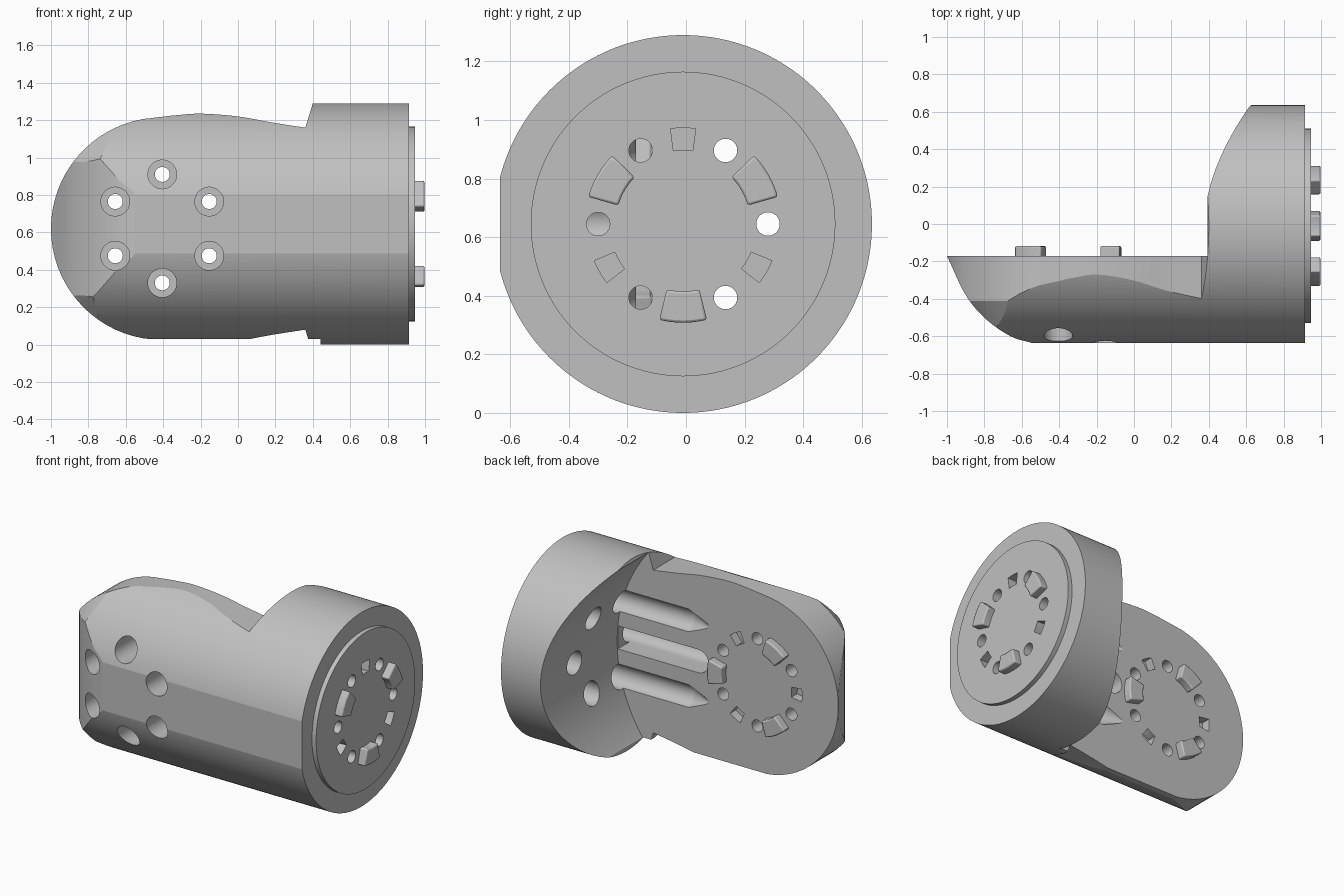
import bpy, bmesh, math
from mathutils import Vector

if "Cube" in bpy.data.objects:
    bpy.data.objects.remove(bpy.data.objects["Cube"])

grey = bpy.data.materials.new("light_grey")
grey.use_nodes = True
COLOUR = (0.53, 0.53, 0.53, 1)
grey.diffuse_color = COLOUR
grey.node_tree.nodes["Principled BSDF"].inputs["Base Color"].default_value = COLOUR

# Axis along which a 2D profile is extruded: maps (a, b, height) to x, y, z
AXES = {
    "x": lambda a, b, h: Vector((h, a, b)),
    "y": lambda a, b, h: Vector((a, h, b)),
    "z": lambda a, b, h: Vector((a, b, h)),
}
BASE_C = (-0.01, 0.645)     # base axis in y, z
ARM_C = (-0.405, 0.62)      # arm pivot in x, z
INNER_Y = -0.17             # inner face of the arm
BOLT_R, HOLE_R, BORE_R = 0.29, 0.04, 0.077


def prism(name, axis, points, lo, hi, end_scale=1, center=(0, 0)):
    """Extrude a profile from lo to hi, optionally tapering the hi end."""
    bm = bmesh.new()
    rings = []
    for h, s in ((lo, 1), (hi, end_scale)):
        rings.append([bm.verts.new(AXES[axis](center[0] + (a - center[0]) * s,
                                              center[1] + (b - center[1]) * s, h))
                      for a, b in points])
    for ring in rings:
        bm.faces.new(ring)
    n = len(points)
    for i in range(n):
        j = (i + 1) % n
        bm.faces.new((rings[0][i], rings[0][j], rings[1][j], rings[1][i]))
    bmesh.ops.recalc_face_normals(bm, faces=bm.faces)
    mesh = bpy.data.meshes.new(name)
    bm.to_mesh(mesh)
    bm.free()
    ob = bpy.data.objects.new(name, mesh)
    bpy.context.collection.objects.link(ob)
    mesh.materials.append(grey)
    return ob


def polar(c, r, deg):
    return (c[0] + r * math.cos(math.radians(deg)), c[1] + r * math.sin(math.radians(deg)))


def circle(c, r, n=36):
    return [polar(c, r, 360 * i / n) for i in range(n)]


def wedge(c, deg, r0, r1, spread):
    """Ring segment centred on the given angle."""
    steps = [spread * k / 3 for k in range(-3, 4)]
    return ([polar(c, r1, deg + s) for s in steps]
            + [polar(c, r0, deg - s) for s in steps])


def smooth_path(pts, steps=6):
    """Catmull-Rom curve through the points."""
    p = [Vector(q) for q in pts]
    p = [2 * p[0] - p[1]] + p + [2 * p[-1] - p[-2]]
    out = []
    for i in range(1, len(p) - 2):
        for k in range(steps):
            t = k / steps
            a, b, c, d = p[i - 1:i + 3]
            out.append(tuple(0.5 * (2 * b + (c - a) * t + (2 * a - 5 * b + 4 * c - d) * t * t
                                    + (3 * b - a - 3 * c + d) * t ** 3)))
    return out + [tuple(p[-2])]


def select_only(ob):
    bpy.ops.object.select_all(action="DESELECT")
    ob.select_set(True)
    bpy.context.view_layer.objects.active = ob


def combine(target, other, operation="DIFFERENCE"):
    """Apply a boolean and discard the helper."""
    select_only(target)
    mod = target.modifiers.new("cut", "BOOLEAN")
    mod.operation, mod.object, mod.solver = operation, other, "EXACT"
    bpy.ops.object.modifier_apply(modifier=mod.name)
    bpy.data.objects.remove(other)


def finish(ob, angle):
    select_only(ob)
    bpy.ops.object.shade_smooth_by_angle(angle=math.radians(angle))


# Main body: round bar with a flat front and a curved tip
body = prism("elbow_body", "x", circle(BASE_C, 0.645, 160), -1.05, 0.915)
tip = smooth_path([(-1, INNER_Y), (-0.9, -0.38), (-0.79, -0.51), (-0.66, -0.6), (-0.55, -0.635)])
plan = tip + [(1, -0.635), (1, 0.7), (-1, 0.7)]
combine(body, prism("plan", "z", plan, -0.1, 1.4), "INTERSECT")

# Swing clearance around the pivot: leaves the flat arm and a hollowed base
combine(body, prism("swing", "y", circle(ARM_C, 1.03, 160), INNER_Y, 0.9))

# Rounded arm outline with a neck before the base, mirrored top and bottom
outline = [polar(ARM_C, 0.595, 180 - 5 * i) for i in range(17)]
outline += smooth_path([(-0.35, 1.225), (-0.2, 1.235), (0, 1.22), (0.18, 1.188), (0.36, 1.16)])
outline += [(0.4, 1.29), (0.4, 1.5), (-1.2, 1.5), (-1.2, ARM_C[1])]
for flip in (1, -1):
    side = [(x, ARM_C[1] + flip * (z - ARM_C[1])) for x, z in outline]
    combine(body, prism("outline", "y", side, -0.8, 0.8))
combine(body, prism("flat_bottom", "y", [(-1.2, -0.2), (0.44, -0.2), (0.44, 0.03), (-1.2, 0.03)],
                    -0.8, 0.8))

# Conical trim softening the two corners of the tip
cone = [polar(ARM_C, 1.35, 90 + 4 * i) for i in range(46)] + [(-0.4, -10), (10, -10),
                                                              (10, 10), (-0.4, 10)]
combine(body, prism("tip_trim", "y", cone, 0.7, -0.7, 0.296, ARM_C), "INTERSECT")

# Raised round plate on the base end
combine(body, prism("plate", "x", circle(BASE_C, 0.52, 128), 0.85, 0.945), "UNION")

# Bolt holes and counterbores through the base
for k in range(6):
    c = polar(BASE_C, BOLT_R, 60 * k)
    combine(body, prism("hole", "x", circle(c, HOLE_R), 0.3, 1.1))
    combine(body, prism("bore", "x", circle(c, BORE_R), 0.1, 0.76))

# Channels along the arm leading to the base bolts: tapered outer ones, slotted middle
for k in (2, 4):
    c = polar(BASE_C, BOLT_R, 60 * k)
    combine(body, prism("taper", "x", circle(c, BORE_R), 0.101, -0.08, 0.05, c))
cy, cz = polar(BASE_C, BOLT_R, 180)
combine(body, prism("slot", "x", [(cy, cz - BORE_R), (cy, cz + BORE_R),
                                  (0, cz + BORE_R), (0, cz - BORE_R)], 0.03, 0.62))
combine(body, prism("slot_end", "y", circle((0.03, cz), BORE_R), cy - 0.04, 0))
combine(body, prism("slot_floor", "x", circle((cy, cz), BORE_R), 0.03, 0.2))

# Bolt holes and counterbores through the arm
for k in range(6):
    c = polar(ARM_C, BOLT_R, 30 + 60 * k)
    combine(body, prism("hole", "y", circle(c, HOLE_R), -0.8, 0))
    combine(body, prism("bore", "y", circle(c, BORE_R), -0.8, -0.33))

# Locating pits and raised tabs on both joint faces
tabs = []
for label, axis, c, pit, tab, face in (("base", "x", BASE_C, 90, 30, 0.945),
                                       ("arm", "y", ARM_C, 60, 0, INNER_Y)):
    for k in range(3):
        combine(body, prism("pit", axis, wedge(c, pit + 120 * k, 0.252, 0.328, 7.5),
                            face - 0.06, face + 0.02))
        tabs.append(prism(f"{label}_tab_{k + 1}", axis,
                          wedge(c, tab + 120 * k, 0.23, 0.337, 14), face - 0.02, face + 0.052))

finish(body, 12)
for tab in tabs:
    bevel = tab.modifiers.new("soft_edges", "BEVEL")
    bevel.width, bevel.segments = 0.008, 2
    bevel.limit_method = "ANGLE"
    finish(tab, 35)
